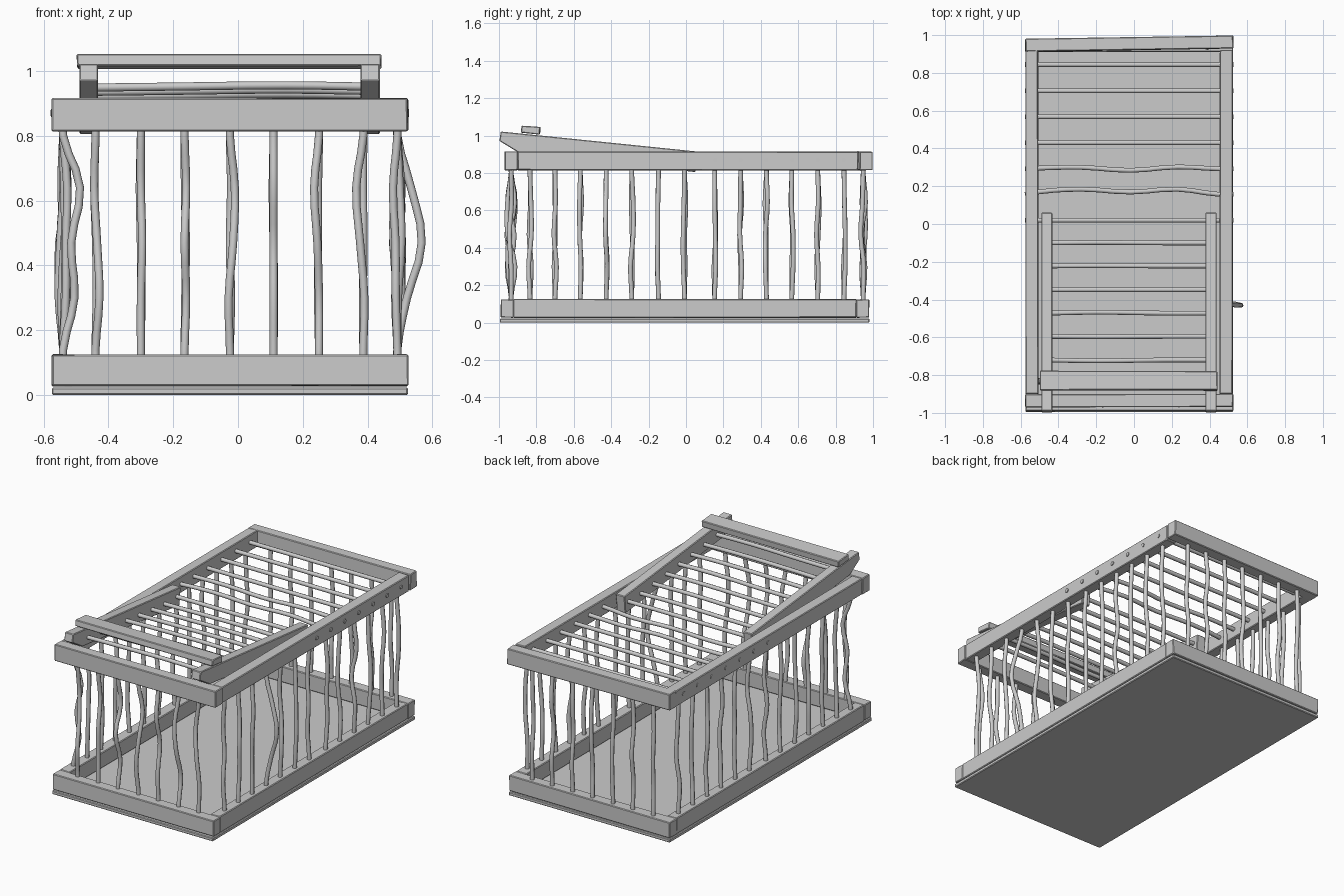
import bpy, bmesh, math, random
from mathutils import Matrix, Vector

if "Cube" in bpy.data.objects:
    bpy.data.objects.remove(bpy.data.objects["Cube"])

random.seed(4)
BAR_R = 0.0125


def finish(ob, bevel=0.004):
    if bevel:
        m = ob.modifiers.new("soft_edges", 'BEVEL')
        m.width, m.segments = bevel, 1
    return ob


def box(name, x, y, z, rot=(0, 0, 0), jitter=0.002):
    """Hand-cut timber spanning the given ranges."""
    size = Vector((x[1] - x[0], y[1] - y[0], z[1] - z[0]))
    bm = bmesh.new()
    bmesh.ops.create_cube(bm, size=1, matrix=Matrix.Diagonal(size).to_4x4())
    for v in bm.verts:
        v.co += Vector([random.uniform(-jitter, jitter) for _ in range(3)])
    me = bpy.data.meshes.new(name)
    bm.to_mesh(me)
    bm.free()
    ob = bpy.data.objects.new(name, me)
    ob.location = (sum(x) / 2, sum(y) / 2, sum(z) / 2)
    ob.rotation_euler = rot
    bpy.context.collection.objects.link(ob)
    return finish(ob)


def prism(name, profile, x0, x1):
    """Extrude a (y, z) profile along x."""
    bm = bmesh.new()
    face = bm.faces.new([bm.verts.new((x0, y, z)) for y, z in profile])
    ext = bmesh.ops.extrude_face_region(bm, geom=[face])
    verts = [g for g in ext['geom'] if isinstance(g, bmesh.types.BMVert)]
    bmesh.ops.translate(bm, verts=verts, vec=(x1 - x0, 0, 0))
    bmesh.ops.recalc_face_normals(bm, faces=bm.faces)
    me = bpy.data.meshes.new(name)
    bm.to_mesh(me)
    bm.free()
    ob = bpy.data.objects.new(name, me)
    bpy.context.collection.objects.link(ob)
    return finish(ob)


def bars(name, paths):
    """A row of bent round sticks, one spline for each path."""
    cu = bpy.data.curves.new(name, 'CURVE')
    cu.dimensions = '3D'
    cu.bevel_depth, cu.bevel_resolution = BAR_R, 2
    cu.resolution_u, cu.use_fill_caps = 3, True
    for path in paths:
        sp = cu.splines.new('BEZIER')
        sp.bezier_points.add(len(path) - 1)
        for bp, co in zip(sp.bezier_points, path):
            bp.co = co
            bp.handle_left_type = bp.handle_right_type = 'AUTO'
    ob = bpy.data.objects.new(name, cu)
    bpy.context.collection.objects.link(ob)
    bpy.ops.object.select_all(action='DESELECT')
    ob.select_set(True)
    bpy.context.view_layer.objects.active = ob
    bpy.ops.object.convert(target='MESH')
    bpy.ops.object.shade_smooth_by_angle(angle=math.radians(50))


def upright(x, y, bend_x=(0, 0, 0), bend_y=(0, 0, 0)):
    zs = (0.10, 0.14, 0.30, 0.47, 0.64, 0.80, 0.85)
    bx, by = (0, 0, *bend_x, 0, 0), (0, 0, *bend_y, 0, 0)
    return [(x + a, y + b, z) for a, b, z in zip(bx, by, zs)]


def wobble(a):
    return [random.uniform(-a, a) for _ in range(3)]


# Floor board
box("floor_board", (-0.575, 0.525), (-0.995, 0.98), (0.0, 0.022), jitter=0)

# Bottom and top frames; the end rails run the full width
for label, z, yf, yb, yaw in (("bottom", (0.027, 0.125), (-0.99, -0.922), (0.91, 0.98), 0),
                              ("top", (0.815, 0.915), (-0.97, -0.90), (0.92, 0.988), 0.015)):
    box(label + "_front_rail", (-0.575, 0.525), yf, z)
    box(label + "_back_rail", (-0.575, 0.525), yb, z, (0, 0, yaw))
    box(label + "_left_rail", (-0.573, -0.508), (yf[1], yb[0]), z)
    box(label + "_right_rail", (0.455, 0.523), (yf[1], yb[0]), z)

# Front and back bars
front_x = (-0.44, -0.30, -0.165, -0.025, 0.11, 0.25, 0.387)
front_bend = ((0.012, 0.005, -0.004), (0, 0.004, 0), (0.005, 0, 0.005), (-0.004, 0.01, 0.015),
              (0, 0, 0), (0, -0.005, -0.015), (0.003, -0.01, -0.022))
bars("front_bars", [upright(x, -0.935, b, wobble(0.028)) for x, b in zip(front_x, front_bend)])
bars("back_bars", [upright(x, 0.947, wobble(0.004), wobble(0.016)) for x in front_x])

# Side bars, with one badly bent on each side
side_y = (-0.834, -0.70, -0.565, -0.427, -0.29, -0.147, -0.008,
          0.153, 0.292, 0.43, 0.566, 0.705, 0.845)
left, right = [], []
for i, y in enumerate(side_y):
    a = 0.014
    left.append(upright(-0.54, y, (0.035, 0.025, 0.052) if i == 0 else wobble(a), wobble(0.008)))
    right.append(upright(0.492, y, (0.03, 0.075, 0.042) if i == 3 else wobble(a), wobble(0.008)))
bars("left_bars", left)
bars("right_bars", right)

# Roof bars, poking slightly through the side rails
roof = []
for i, y in enumerate((0.02, 0.157, 0.292, 0.43, 0.568, 0.705, 0.844)):
    mid = {1: (0.027, 0.012, 0.027), 2: (0.008, -0.008, 0.01)}.get(i, (0, 0, 0))
    roof.append([(-0.577, y, 0.87), (-0.5, y + mid[0] / 2, 0.87), (-0.28, y + mid[0], 0.87),
                 (-0.02, y + mid[1], 0.87), (0.23, y + mid[2], 0.87),
                 (0.45, y, 0.87), (0.528, y, 0.87)])
bars("roof_bars", roof)

# Raised lid: two sloping rails, its bars and a handle board
lid_profile = [(0.06, 0.915), (-0.99, 1.022), (-0.998, 0.972), (-0.90, 0.912), (0.05, 0.805)]
prism("lid_left_rail", lid_profile, -0.49, -0.432)
prism("lid_right_rail", lid_profile, 0.378, 0.438)
lid_bars = []
for y in (-0.10, -0.222, -0.348, -0.472, -0.595, -0.72, -0.845):
    z = 0.863 - 0.105 * y
    lid_bars.append([(-0.45, y, z - 0.003), (-0.2, y + random.uniform(-0.005, 0.005), z),
                     (0.15, y, z + 0.004), (0.4, y, z)])
bars("lid_bars", lid_bars)
box("lid_handle_board", (-0.497, 0.442), (-0.88, -0.78), (1.01, 1.05), (-0.10, 0, 0))
